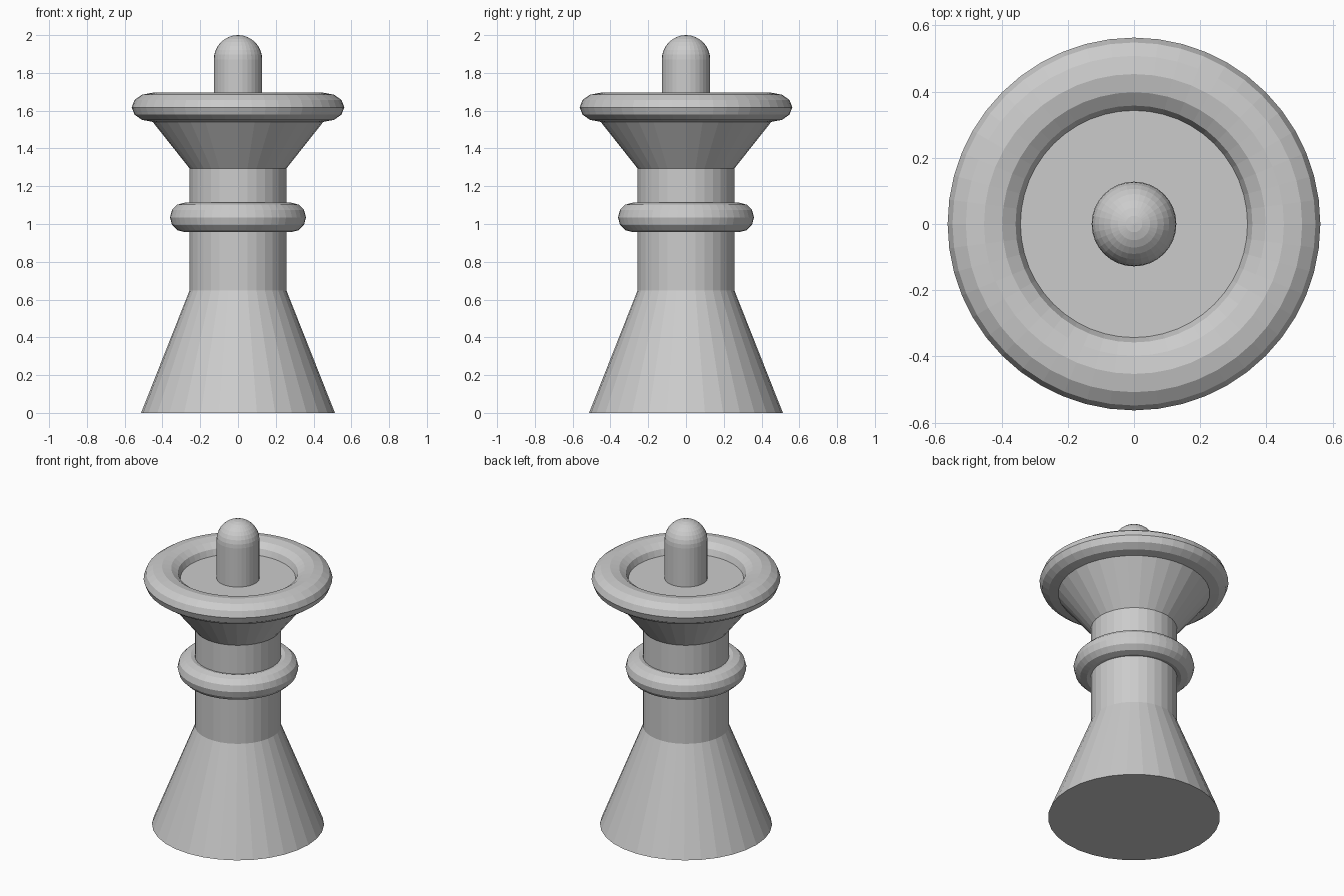
import bpy

if "Cube" in bpy.data.objects:
    bpy.data.objects.remove(bpy.data.objects["Cube"])

SIDES = 32


def tapered(name, r_bottom, r_top, z0, z1):
    """Upright faceted cylinder or cone frustum between two heights."""
    bpy.ops.mesh.primitive_cone_add(vertices=SIDES, radius1=r_bottom, radius2=r_top,
                                    depth=z1 - z0, location=(0, 0, (z0 + z1) / 2))
    bpy.context.object.name = name


def ring(name, major, minor, z, squash=1.0):
    """Horizontal faceted torus, optionally flattened in height."""
    bpy.ops.mesh.primitive_torus_add(major_radius=major, minor_radius=minor,
                                     major_segments=48, minor_segments=12,
                                     location=(0, 0, z))
    ob = bpy.context.object
    ob.name = name
    ob.scale.z = squash
    bpy.ops.object.transform_apply(location=False, rotation=False, scale=True)


# Flared foot, straight stem and widening cup
tapered("base", 0.513, 0.257, 0.0, 0.647)
tapered("stem", 0.257, 0.257, 0.647, 1.295)
tapered("cup", 0.257, 0.513, 1.295, 1.618)

# Collar around the stem and flattened rim around the cup
ring("collar", 0.282, 0.078, 1.035)
ring("rim", 0.453, 0.110, 1.618, squash=0.7)

# Round-topped knob standing in the cup
tapered("knob_post", 0.128, 0.128, 1.61, 1.872)
bpy.ops.mesh.primitive_uv_sphere_add(segments=SIDES, ring_count=16, radius=0.128,
                                     location=(0, 0, 1.872))
bpy.context.object.name = "knob_tip"
